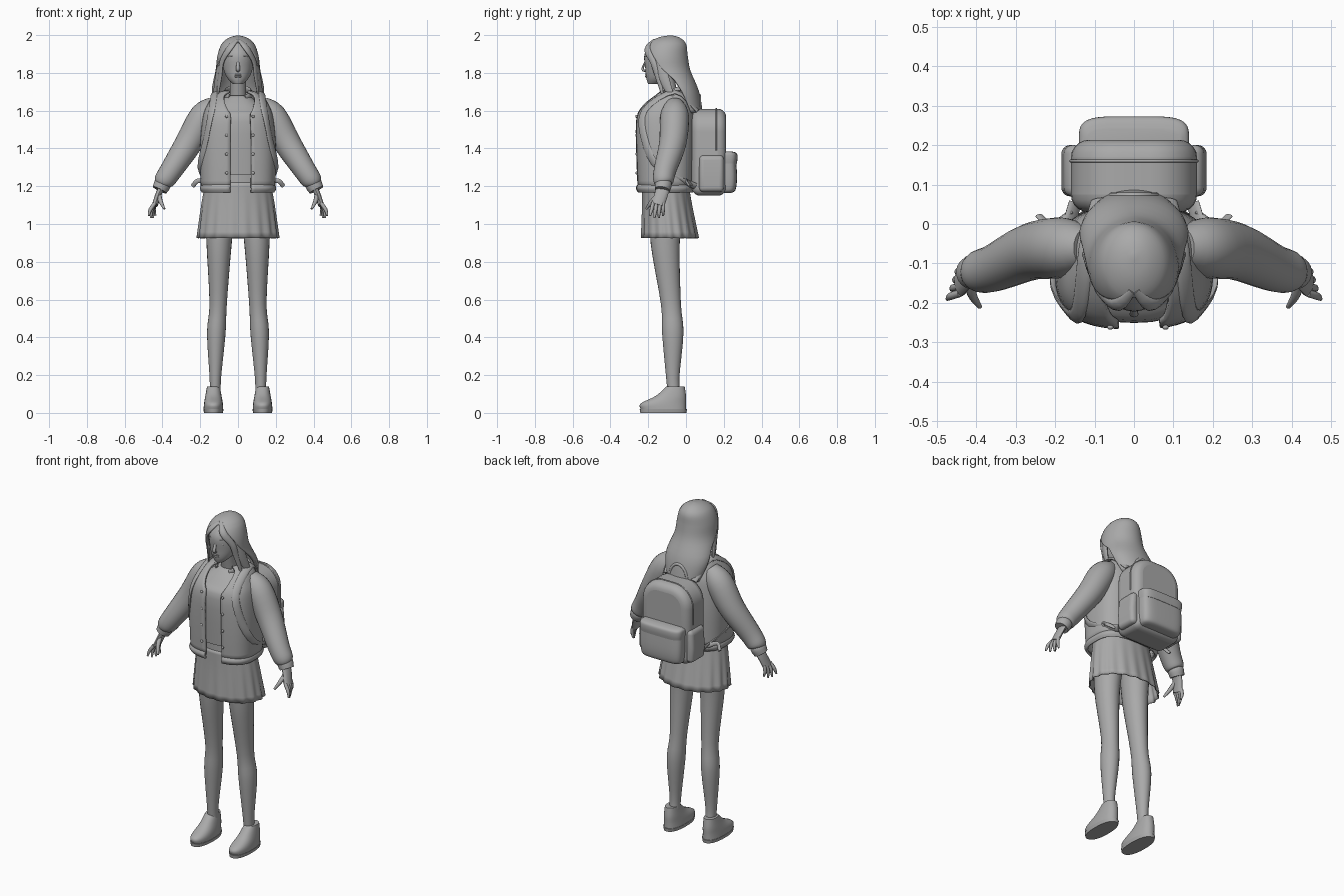
import bpy, bmesh
from math import sin, cos, pi, radians, sqrt, copysign
from mathutils import Vector

if "Cube" in bpy.data.objects:
    bpy.data.objects.remove(bpy.data.objects["Cube"])

grey = (0.4, 0.4, 0.4, 1)
material = bpy.data.materials.new("plain_grey")
material.use_nodes = True
material.diffuse_color = grey
material.node_tree.nodes["Principled BSDF"].inputs["Base Color"].default_value = grey


def finish(name, bm, mirror=False, thickness=0, bevel=0):
    """Turn a bmesh into a smooth shaded object with its modifiers."""
    bmesh.ops.remove_doubles(bm, verts=bm.verts, dist=.0004)
    bmesh.ops.recalc_face_normals(bm, faces=bm.faces)
    mesh = bpy.data.meshes.new(name)
    bm.to_mesh(mesh)
    bm.free()
    mesh.materials.append(material)
    part = bpy.data.objects.new(name, mesh)
    bpy.context.collection.objects.link(part)
    if thickness:
        shell = part.modifiers.new("thickness", 'SOLIDIFY')
        shell.thickness, shell.offset = thickness, 0
    if bevel:
        rounding = part.modifiers.new("rounding", 'BEVEL')
        rounding.width, rounding.segments, rounding.limit_method = bevel, 5, 'ANGLE'
    if mirror:
        part.modifiers.new("mirror", 'MIRROR').use_mirror_merge = False
    bpy.ops.object.select_all(action='DESELECT')
    bpy.context.view_layer.objects.active = part
    part.select_set(True)
    bpy.ops.object.shade_smooth_by_angle(angle=radians(50))


def spline(points, steps=4):
    """Smooth curve through every given tuple."""
    vectors = [Vector(point) for point in points]
    padded = [vectors[0], *vectors, vectors[-1]]
    curve = []
    for before, start, end, after in zip(padded, padded[1:], padded[2:], padded[3:]):
        leave, arrive = (end - before) / 2, (after - start) / 2
        for step in range(steps):
            t = step / steps
            ease = t * t * (3 - 2 * t)
            curve.append(start.lerp(end, ease) + leave * t * (1 - t) ** 2 - arrive * t * t * (1 - t))
    return curve + [vectors[-1]]


def bridge(bm, rings, closed=True, caps=True):
    for lower, upper in zip(rings, rings[1:]):
        count = len(lower)
        for i in range(count if closed else count - 1):
            j = (i + 1) % count
            bm.faces.new((lower[i], lower[j], upper[j], upper[i]))
    if caps:
        bm.faces.new(rings[0])
        bm.faces.new(rings[-1])


def loft(name, rings, x=0, segments=32, square=2, gap=None, wave=None, caps=True, **extras):
    """Level rings (y, z, half width, half depth); gap(z) opens the front, wave(angle, z) ripples it."""
    bm, rows = bmesh.new(), []
    for y, z, width, depth in spline(rings):
        left, right = gap(z) if gap else (0, 0)
        row = []
        for i in range(segments):
            share = i / (segments - 1 if gap else segments)
            angle = radians(left - 90 + share * (360 - left - right))
            c, s = cos(angle), sin(angle)
            ripple = wave(angle, z) if wave else 1
            row.append(bm.verts.new((x + ripple * width * copysign(abs(c) ** (2 / square), c),
                                     y + ripple * depth * copysign(abs(s) ** (2 / square), s), z)))
        rows.append(row)
    bridge(bm, rows, closed=not gap, caps=caps and not gap)
    finish(name, bm, **extras)


def tube(name, path, radius=0, flat=1, hub=None, up=(0, 1, 0), segments=12, **extras):
    """Sweep along points (x, y, z[, radius]); flat scales the depth, which faces up or away from the hub."""
    bm, rows = bmesh.new(), []
    nodes = spline([(*point, radius)[:4] for point in path])
    points = [node.to_3d() for node in nodes]
    for i, point in enumerate(points):
        along = points[min(i + 1, len(points) - 1)] - points[max(i - 1, 0)]
        outward = point - Vector(hub) if hub else Vector(up)
        side = along.cross(outward).normalized()
        normal = side.cross(along).normalized()
        row = []
        for k in range(segments):
            angle = 2 * pi * k / segments
            row.append(bm.verts.new(point + nodes[i].w * (side * cos(angle) + normal * flat * sin(angle))))
        rows.append(row)
    bridge(bm, rows)
    finish(name, bm, **extras)


def ball(name, location, size, **extras):
    bm = bmesh.new()
    bmesh.ops.create_uvsphere(bm, u_segments=16, v_segments=10, radius=1)
    bmesh.ops.scale(bm, vec=size, verts=bm.verts)
    bmesh.ops.translate(bm, vec=location, verts=bm.verts)
    finish(name, bm, **extras)


def slab(name, outline, front, back, bevel, **extras):
    """Outline (x, z) extruded in depth, with rounded edges."""
    bm = bmesh.new()
    bridge(bm, [[bm.verts.new((x, y, z)) for x, z in outline] for y in (front, back)])
    finish(name, bm, bevel=bevel, **extras)


def arch(width, bottom, top, corner, steps=8):
    """Outline with a flat bottom and two rounded top corners."""
    angles = [pi / 2 * i / steps for i in range(steps + 1)]
    curve = [(width - corner + corner * cos(a), top - corner + corner * sin(a)) for a in angles]
    return [(width, bottom), *curve, *[(-x, z) for x, z in reversed(curve)], (-width, bottom)]


# Legs and shoes
tube("legs", [(.09, -.1, 1.1, .08), (.1, -.11, .9, .067), (.105, -.08, .58, .046), (.115, -.07, .42, .049),
              (.12, -.07, .18, .03), (.12, -.06, .08, .03)], flat=1.15, segments=24, mirror=True)
loft("shoes", [(-.12, .02, .052, .12), (-.12, .05, .05, .12), (-.08, .09, .043, .08), (-.055, .14, .034, .048)],
     x=.13, square=2.3, mirror=True)
loft("shoe_soles", [(-.12, 0, .05, .122), (-.12, .02, .054, .125)], x=.13, square=2.3, mirror=True)


# Pleated skirt and shirt
def pleats(angle, z):
    return 1 + (1.22 - z) * cos(18 * angle) / 12


loft("skirt", [(-.11, 1.22, .17, .12), (-.1, 1.1, .19, .13), (-.085, .925, .212, .15)],
     segments=108, wave=pleats, caps=False, thickness=.006)
loft("waistband", [(-.11, 1.2, .17, .12), (-.11, 1.26, .17, .12)])
loft("shirt", [(-.11, 1.26, .17, .13), (-.11, 1.54, .17, .14), (-.1, 1.61, .14, .11), (-.08, 1.68, .06, .06)],
     square=2.4)


# Open jacket with ribbed hem, collar and snaps
def jacket_opening(z):
    neck = max(0, z - 1.58) * 220
    return 13 + neck, 6 + neck


loft("jacket", [(-.11, 1.19, .19, .14), (-.11, 1.4, .194, .148), (-.11, 1.56, .18, .146), (-.1, 1.63, .155, .12),
                (-.08, 1.68, .12, .08), (-.07, 1.7, .07, .07)],
     segments=64, square=2.9, gap=jacket_opening, thickness=.014)
loft("jacket_hem", [(-.11, 1.17, .187, .14), (-.11, 1.19, .196, .15), (-.11, 1.21, .187, .14)],
     segments=64, square=2.9, gap=jacket_opening, thickness=.012)
collar_angles = [radians(turn) for turn in range(32, 330, 16)]
tube("jacket_collar", [(.07 * sin(a), -.08 - .07 * cos(a), 1.69 - .03 * cos(a)) for a in collar_angles],
     radius=.02, flat=.4, hub=(0, -.08, 1.68))
for side, x in (("left", .08), ("right", -.06)):
    for i in range(4):
        ball(f"{side}_snap_{i + 1}", (x, -.262, 1.27 + i / 10), (.008, .006, .008))

# Sleeves and cuffs
tube("sleeves", [(.12, -.06, 1.63, .05), (.18, -.06, 1.57, .076), (.26, -.07, 1.43, .072), (.35, -.11, 1.29, .06),
                 (.39, -.12, 1.23, .054), (.4, -.12, 1.21, .04)], segments=24, mirror=True)
tube("cuffs", [(.39, -.12, 1.23, .036), (.4, -.12, 1.21, .045), (.415, -.125, 1.18, .04)], segments=24, mirror=True)

# Hands
tube("palms", [(.4, -.12, 1.2, .017), (.42, -.13, 1.16, .016), (.44, -.15, 1.1, .016)], flat=2.2, mirror=True)
for i in range(4):
    knuckle = Vector((.44, -.175 + .018 * i, 1.11))
    tip = Vector((.473 - .012 * i, -.19 + .023 * i, 1.03 + .006 * (i - 1.5) ** 2))
    bend = knuckle.lerp(tip, .5) + Vector((.007, 0, 0))
    tube(f"fingers_{i + 1}", [(*knuckle, .01), (*bend, .01), (*tip, .005)], segments=8, mirror=True)
tube("thumbs", [(.42, -.14, 1.16, .013), (.41, -.18, 1.12, .012), (.39, -.21, 1.08, .006)],
     up=(1, 0, 0), segments=8, mirror=True)

# Head, neck and face
tube("neck", [(0, -.07, 1.63, .05), (0, -.09, 1.7, .043), (0, -.11, 1.8, .045)], segments=24)
loft("head", [(-.17, 1.74, .025, .03), (-.15, 1.77, .055, .06), (-.13, 1.82, .077, .085), (-.12, 1.9, .082, .1),
              (-.11, 1.96, .05, .07)])
tube("nose", [(0, -.21, 1.87, .006), (0, -.23, 1.82, .011), (0, -.21, 1.81, .009)], flat=.6)
for lip, z in (("upper_lip", 1.79), ("lower_lip", 1.78)):
    ball(lip, (0, -.207, z), (.02, .01, .006))
ball("eyes", (.034, -.198, 1.86), (.016, .011, .008), mirror=True)
tube("eyebrows", [(.01, -.215, 1.885), (.035, -.21, 1.89), (.06, -.19, 1.885)], radius=.003, mirror=True)


# Long hair, open around the face, with parted locks
def face_opening(z):
    half = min(95, 130 * sqrt(max(0, 1.96 - z) / .37))
    return half, half


loft("hair", [(-.08, 1.99, 0, 0), (-.09, 1.98, .04, .05), (-.1, 1.95, .078, .092), (-.11, 1.89, .1, .11),
              (-.1, 1.81, .11, .115), (-.03, 1.7, .13, .09), (.02, 1.59, .1, .06)],
     segments=64, gap=face_opening, thickness=.018)
crown = (0, -.1, 1.82)
tube("front_locks", [(.005, -.17, 1.975, .01), (.045, -.205, 1.93, .02), (.085, -.175, 1.86, .018),
                     (.095, -.15, 1.78, .016), (.11, -.12, 1.67, .006)], flat=.5, hub=crown, mirror=True)
tube("side_locks", [(.09, -.15, 1.9, .02), (.106, -.12, 1.78, .03), (.128, -.07, 1.66, .012)],
     flat=.4, hub=crown, mirror=True)

# Backpack body, pockets and handle
slab("backpack", arch(.16, 1.15, 1.61, .12), .03, .213, .045)
loft("backpack_pocket", [(.2, 1.165, .11, .04), (.2, 1.18, .13, .062), (.2, 1.24, .137, .07), (.2, 1.34, .137, .066)],
     segments=48, square=4.5)
loft("pocket_flap", [(.2, 1.32, .137, .069), (.2, 1.35, .14, .073), (.2, 1.375, .137, .068), (.2, 1.385, .12, .04)],
     segments=48, square=4.5)
slab("side_pockets", [(.13, 1.17), (.18, 1.17), (.184, 1.26), (.176, 1.36), (.13, 1.37)], .07, .2, .022, mirror=True)
tube("backpack_zipper", [(x, .16, z) for x, z in arch(.16, 1.39, 1.61, .12)], radius=.004, hub=(0, .16, 1.4))
handle_angles = [pi * i / 8 for i in range(9)]
tube("backpack_handle", [(.058 * cos(a), .065, 1.59 + .09 * sin(a)) for a in handle_angles], radius=.01, flat=1.5)

# Shoulder straps with loose ends
tube("shoulder_straps", [(.09, .06, 1.6), (.12, -.06, 1.7), (.14, -.22, 1.6), (.17, -.22, 1.45), (.2, -.14, 1.29),
                         (.15, .05, 1.2)], radius=.022, flat=.35, hub=(0, -.1, 1.45), mirror=True)
tube("strap_ends", [(.16, .03, 1.21), (.21, 0, 1.23), (.24, .02, 1.2)], radius=.012, flat=.5, mirror=True)
